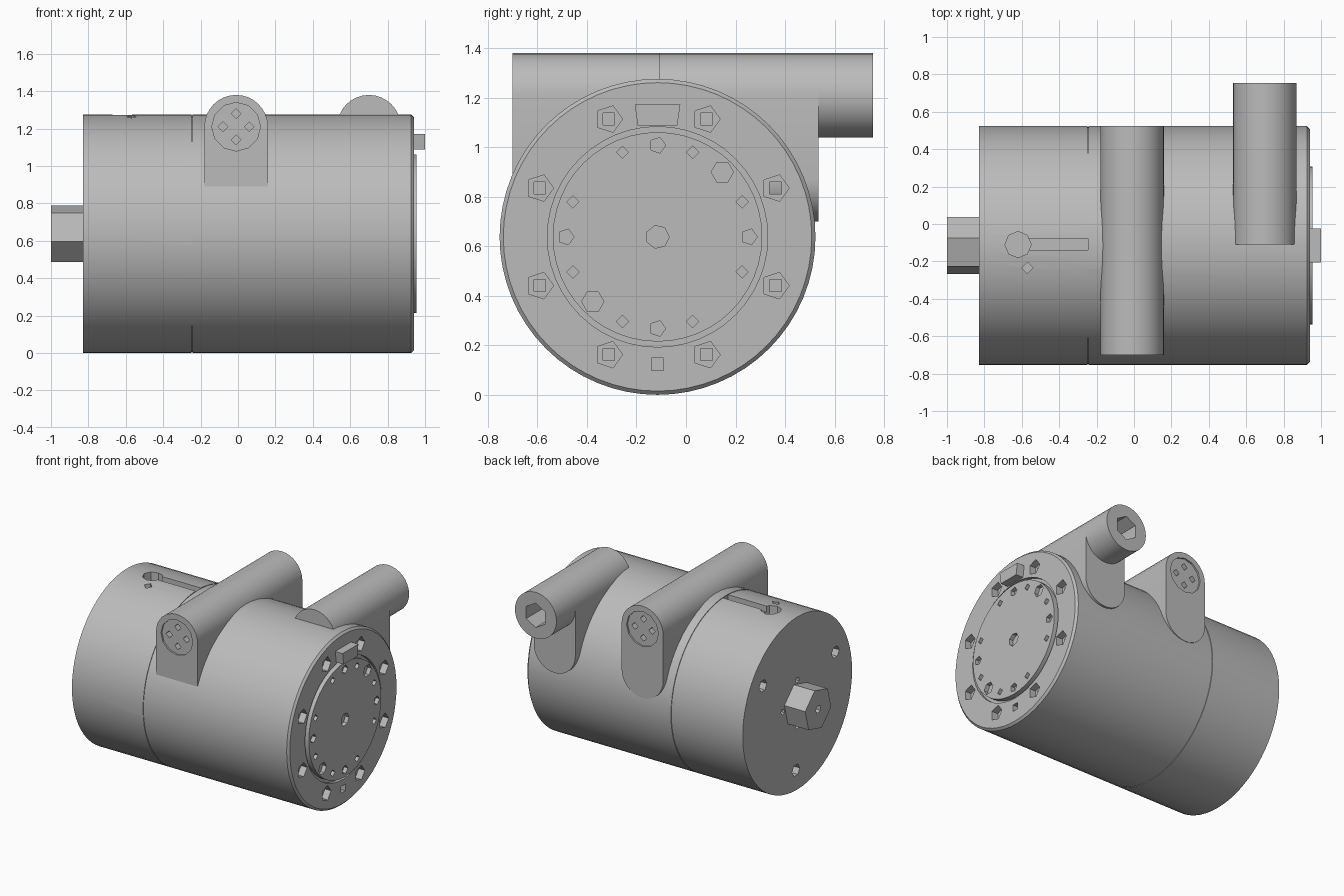
import bpy, bmesh
from math import sin, cos, pi, radians
from mathutils import Matrix, Vector

if "Cube" in bpy.data.objects:
    bpy.data.objects.remove(bpy.data.objects["Cube"])

metal = bpy.data.materials.new("plain grey metal")
metal.use_nodes = True
metal.diffuse_color = (0.5, 0.5, 0.5, 1)
metal.node_tree.nodes["Principled BSDF"].inputs["Base Color"].default_value = (0.5, 0.5, 0.5, 1)

CY, CZ, R = -0.115, 0.638, 0.638        # main axis and radius
PIPE_Z, PIPE_R = 1.21, 0.17


def lathe(bm, axis, start, end, centre, r, sides, r2=None, spin=0):
    """Add a closed cylinder or cone along the x, y or z axis."""
    direction = Vector([axis == a for a in "xyz"])
    turn = Vector((0, 0, 1)).rotation_difference(direction).to_matrix().to_4x4()
    mid = (start + end) / 2
    a, b = centre
    place = {"x": (mid, a, b), "y": (a, mid, b), "z": (a, b, mid)}[axis]
    bmesh.ops.create_cone(bm, cap_ends=True, segments=sides, radius1=r,
                          radius2=r if r2 is None else r2, depth=end - start,
                          matrix=Matrix.Translation(place) @ turn @ Matrix.Rotation(spin, 4, "Z"))


def box(bm, size, place):
    bmesh.ops.create_cube(bm, size=1, matrix=Matrix.Translation(place) @ Matrix.Diagonal((*size, 1)))


def slot(bm, x, start, end, low, high, r, steps=16):
    """Add an upright rounded slot shape, extruded along y."""
    outline = [(x + r * cos(pi * i / steps), high + r * sin(pi * i / steps)) for i in range(steps + 1)]
    outline += [(x - r * cos(pi * i / steps), low - r * sin(pi * i / steps)) for i in range(steps + 1)]
    face = bm.faces.new([bm.verts.new((px, start, pz)) for px, pz in outline])
    moved = bmesh.ops.extrude_face_region(bm, geom=[face])["geom"]
    bmesh.ops.translate(bm, vec=(0, end - start, 0),
                        verts=[v for v in moved if isinstance(v, bmesh.types.BMVert)])


def finish(name, bm, smooth=True):
    bmesh.ops.recalc_face_normals(bm, faces=bm.faces)
    mesh = bpy.data.meshes.new(name)
    bm.to_mesh(mesh)
    bm.free()
    mesh.materials.append(metal)
    obj = bpy.data.objects.new(name, mesh)
    bpy.context.collection.objects.link(obj)
    if smooth:
        bpy.ops.object.select_all(action="DESELECT")
        obj.select_set(True)
        bpy.context.view_layer.objects.active = obj
        bpy.ops.object.shade_smooth_by_angle(angle=radians(30))
    return obj


def cut(obj, name, bm):
    """Carve a helper mesh out of an object."""
    cutter = finish(name, bm, False)
    mod = obj.modifiers.new(name, "BOOLEAN")
    mod.operation, mod.solver, mod.object = "DIFFERENCE", "EXACT", cutter
    bpy.context.view_layer.objects.active = obj
    bpy.ops.object.modifier_apply(modifier=name)
    bpy.data.objects.remove(cutter)


def ring(radius, angles):
    return [(CY + radius * cos(radians(a)), CZ + radius * sin(radians(a))) for a in angles]


# Main drum, with a narrow chamfer on the cover end
bm = bmesh.new()
lathe(bm, "x", -0.83, 0.94, (CY, CZ), R, 64)
rim = [e for e in bm.edges if all(v.co.x > 0.9 for v in e.verts)]
bmesh.ops.bevel(bm, geom=rim, offset=0.015, segments=1, affect="EDGES")
drum = finish("drum", bm)

# Bolt pockets in both ends, and the seat around the cover
bm = bmesh.new()
lathe(bm, "x", 0.915, 1.1, (CY, CZ), 0.445, 48)
for spot in ring(0.515, range(0, 360, 45)):
    pass
for spot in ring(0.515, [22.5 + 45 * i for i in range(8)]):
    lathe(bm, "x", 0.89, 1.1, spot, 0.056, 5)
lathe(bm, "x", 0.89, 1.1, (CY, CZ - 0.515), 0.035, 4, spin=pi / 4)
for spot in ring(0.49, (35, 155, 272)):
    lathe(bm, "x", -1.1, -0.75, spot, 0.045, 6)
for spot in ring(0.17, (0, 90, 180, 270)):
    lathe(bm, "x", -1.1, -0.77, spot, 0.022, 5)
cut(drum, "end_pockets", bm)

# Narrower threaded holes below the bolt pockets
bm = bmesh.new()
for spot in ring(0.515, [22.5 + 45 * i for i in range(8)]):
    lathe(bm, "x", 0.8, 0.9, spot, 0.034, 4, spin=pi / 4)
cut(drum, "bolt_bores", bm)

# Recessed keyway and socket on top of the drum
bm = bmesh.new()
box(bm, (0.35, 0.06, 0.1), (-0.42, -0.108, 1.28))
cut(drum, "keyway_cutter", bm)
bm = bmesh.new()
lathe(bm, "z", 1.2, 1.35, (-0.62, -0.11), 0.07, 8)
lathe(bm, "z", 1.2, 1.35, (-0.57, -0.235), 0.03, 4)
cut(drum, "socket_cutter", bm)

# Fine seam between the two halves of the drum
bm = bmesh.new()
lathe(bm, "x", -0.249, -0.243, (CY, CZ), R + 0.02, 64)
inner = bmesh.new()
lathe(inner, "x", -0.3, -0.2, (CY, CZ), R - 0.005, 64)
band = finish("seam_band", bm, False)
cut(band, "seam_core", inner)
bm = bmesh.new()
bm.from_mesh(band.data)
bpy.data.objects.remove(band)
cut(drum, "seam_cutter", bm)

# Round cover plate with its pattern of holes
bm = bmesh.new()
lathe(bm, "x", 0.9, 0.955, (CY, CZ), 0.423, 48)
cover = finish("cover_plate", bm)
bm = bmesh.new()
for i in range(16):
    if i in (6, 14):
        continue
    size = 0.045 if i in (2, 10) else 0.033 if i % 4 == 0 else 0.025
    sides = 6 if i in (2, 10) else 5 if i % 4 == 0 else 4
    lathe(bm, "x", 0.925, 1.1, ring(0.37, [22.5 * i])[0], size, sides)
lathe(bm, "x", 0.925, 1.1, (CY, CZ), 0.047, 7)
cut(cover, "cover_holes", bm)

# Locating tab above the cover
bm = bmesh.new()
box(bm, (0.08, 0.16, 0.085), (0.96, CY, 1.13))
for v in bm.verts:
    if v.co.z > 1.13:
        v.co.y += 0.012 if v.co.y > CY else -0.012
finish("locating_tab", bm)

# Shaft nut on the other end, with a centre hole
bm = bmesh.new()
lathe(bm, "x", -1.0, -0.82, (CY, CZ), 0.157, 6, spin=radians(15))
nut = finish("shaft_nut", bm)
bm = bmesh.new()
lathe(bm, "x", -1.1, -0.95, (CY, CZ), 0.03, 5)
cut(nut, "nut_hole", bm)

# Cross manifold over the middle, with a recessed four-hole port at each end
bm = bmesh.new()
slot(bm, -0.01, -0.70, 0.523, 0.87, PIPE_Z, PIPE_R)
manifold = finish("cross_manifold", bm)
for name, near, far, sign in (("front_port", -0.70, -0.8, 1), ("back_port", 0.523, 0.62, -1)):
    for r, depth in ((0.13, 0.012), (0, 0.07)):
        bm = bmesh.new()
        start, end = sorted((near + sign * depth, far))
        if r:
            lathe(bm, "y", start, end, (-0.01, PIPE_Z), r, 12)
        else:
            for dx, dz in ((0.07, 0), (-0.07, 0), (0, 0.07), (0, -0.07)):
                lathe(bm, "y", start, end, (dx - 0.01, PIPE_Z + dz), 0.026, 4)
        cut(manifold, name, bm)

# Outlet boss and the pipe that leaves it, open at the back
bm = bmesh.new()
slot(bm, 0.70, -0.11, 0.535, 0.87, PIPE_Z, PIPE_R)
finish("outlet_boss", bm)
bm = bmesh.new()
lathe(bm, "y", 0.5, 0.755, (0.70, PIPE_Z), PIPE_R, 32)
outlet = finish("outlet_pipe", bm)
bm = bmesh.new()
lathe(bm, "y", 0.54, 0.9, (0.70, PIPE_Z), 0.09, 6)
cut(outlet, "outlet_bore", bm)
